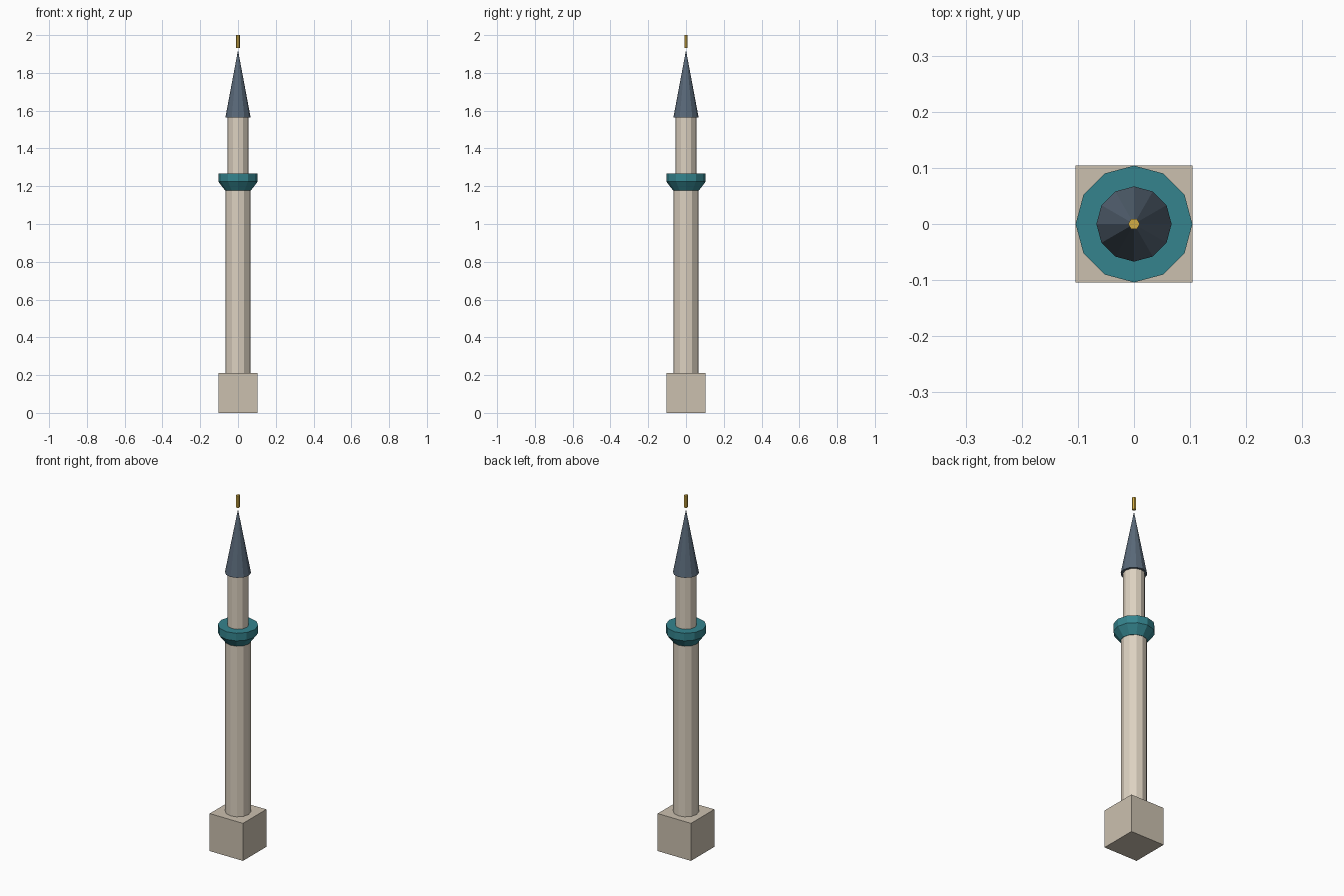
import bpy

if "Cube" in bpy.data.objects:
    bpy.data.objects.remove(bpy.data.objects["Cube"])


def material(name, rgb):
    m = bpy.data.materials.new(name)
    m.diffuse_color = (*rgb, 1)
    m.use_nodes = True
    m.node_tree.nodes["Principled BSDF"].inputs["Base Color"].default_value = m.diffuse_color
    return m


stone = material("stone", (0.60, 0.53, 0.43))
pale_stone = material("pale_stone", (0.72, 0.64, 0.53))
teal = material("teal", (0.035, 0.23, 0.27))
slate = material("slate", (0.10, 0.14, 0.19))
gold = material("gold", (0.65, 0.42, 0.06))


def tapered(name, r1, r2, z1, z2, mat, sides=12):
    """Faceted cylinder or cone with a corner on the +x axis."""
    bpy.ops.mesh.primitive_cone_add(vertices=sides, radius1=r1, radius2=r2,
                                    depth=z2 - z1, location=(0, 0, (z1 + z2) / 2))
    ob = bpy.context.object
    ob.name = name
    # put a corner on x whatever the primitive's starting angle
    if sides % 4:
        ob.rotation_euler.z = 1.5707963
    ob.data.materials.append(mat)
    return ob


# Square plinth
bpy.ops.mesh.primitive_cube_add(size=1, location=(0, 0, 0.106))
base = bpy.context.object
base.name = "base"
base.scale = (0.208, 0.208, 0.212)
base.data.materials.append(stone)

# Shafts below and above the balcony
tapered("lower_shaft", 0.066, 0.066, 0.212, 1.18, pale_stone)
tapered("upper_shaft", 0.055, 0.055, 1.267, 1.563, pale_stone)

# Balcony: flared corbel and parapet ring
tapered("balcony_corbel", 0.068, 0.104, 1.177, 1.224, teal)
tapered("balcony_parapet", 0.104, 0.104, 1.224, 1.267, teal)

# Pointed roof and the finial floating just above it
tapered("spire", 0.067, 0, 1.563, 1.92, slate)
tapered("finial", 0.0105, 0.0105, 1.932, 2.0, gold, 6)
